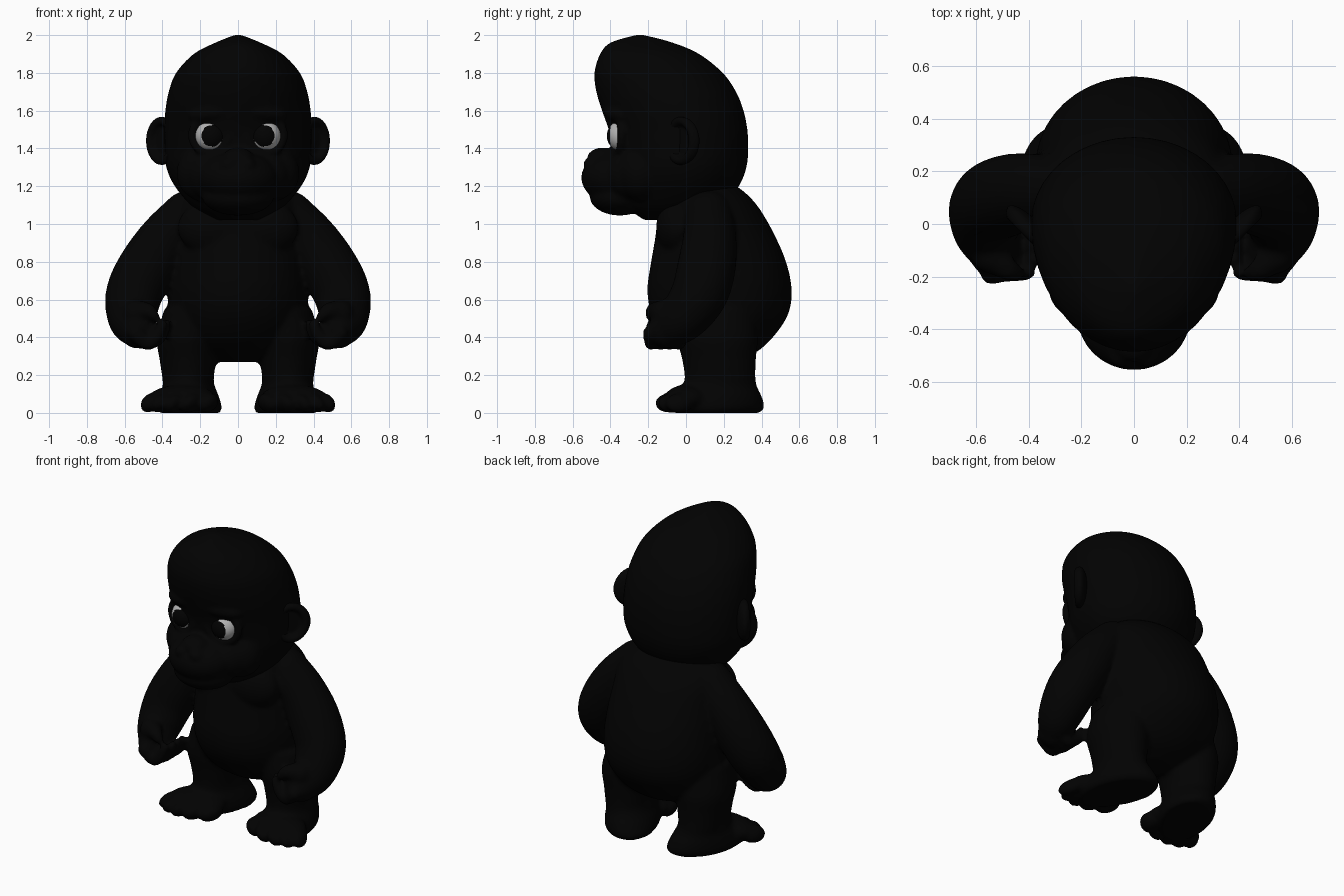
import bpy, bmesh, math
from mathutils import Vector, Matrix, Euler

if "Cube" in bpy.data.objects:
    bpy.data.objects.remove(bpy.data.objects["Cube"])


def material(name, rgb):
    m = bpy.data.materials.new(name)
    m.diffuse_color = (*rgb, 1)
    m.use_nodes = True
    m.node_tree.nodes["Principled BSDF"].inputs["Base Color"].default_value = m.diffuse_color
    return m


FUR = material("black fur", (0.0006, 0.0006, 0.0006))
PUPIL = material("black pupil", (0.0004, 0.0004, 0.0004))
WHITE = material("eye white", (0.45, 0.45, 0.45))


def spline(rows, n=6):
    """Smooth rows of numbers with a Catmull-Rom curve."""
    out = []
    for i in range(len(rows) - 1):
        p = [rows[max(0, min(len(rows) - 1, i + k))] for k in (-1, 0, 1, 2)]
        for j in range(n):
            t = j / n
            out.append([0.5 * (2 * b + (c - a) * t + (2 * a - 5 * b + 4 * c - d) * t * t
                               + (3 * b - a - 3 * c + d) * t ** 3) for a, b, c, d in zip(*p)])
    return out + [list(rows[-1])]


def skin(bm, rings):
    """Closed surface through rings of points."""
    vs = [[bm.verts.new(p) for p in r] for r in rings]
    k = len(vs[0])
    faces = [bm.faces.new(vs[0][::-1]), bm.faces.new(vs[-1])]
    for a, b in zip(vs, vs[1:]):
        for i in range(k):
            faces.append(bm.faces.new((a[i], a[(i + 1) % k], b[(i + 1) % k], b[i])))
    bmesh.ops.recalc_face_normals(bm, faces=faces)


def loft(bm, rows, s=1, k=40):
    """Upright form; rows are z, centre x, front y, back y, half width."""
    rings = []
    for z, cx, yf, yb, hw in spline(rows):
        yc = yf + 0.55 * (yb - yf)
        ring = []
        for i in range(k):
            a = 2 * math.pi * i / k
            sy = math.sin(a)
            ring.append((s * cx + max(hw, 0.003) * math.cos(a),
                         yc + sy * (yb - yc if sy > 0 else yc - yf), z))
        rings.append(ring)
    skin(bm, rings)


def tube(bm, rows, s=1, k=20):
    """Round limb with rounded ends; rows are x, y, z, radius."""
    pts = spline(rows)
    rings = []
    for i, (x, y, z, r) in enumerate(pts):
        d = (Vector(pts[min(i + 1, len(pts) - 1)][:3]) - Vector(pts[max(i - 1, 0)][:3])).normalized()
        q = d.to_track_quat('Z', 'Y')
        rings.append([Vector((s, 1, 1)) * (Vector((x, y, z)) + q @ Vector(
            (r * math.cos(2 * math.pi * j / k), r * math.sin(2 * math.pi * j / k), 0))) for j in range(k)])
    skin(bm, rings)
    for x, y, z, r in (rows[0], rows[-1]):
        ball(bm, (s * x, y, z), (r, r, r))


def ball(bm, loc, rad, rot=(0, 0, 0)):
    m = Matrix.LocRotScale(Vector(loc), Euler(rot), Vector(rad))
    return bmesh.ops.create_uvsphere(bm, u_segments=32, v_segments=18, radius=1, matrix=m)['verts']


def ring(bm, loc, rx, rz, thick, rot):
    """Closed rim standing in the xz plane."""
    m = Matrix.LocRotScale(Vector(loc), Euler(rot), None)
    n, k = 32, 12
    grid = []
    for i in range(n):
        a = 2 * math.pi * i / n
        row = []
        for j in range(k):
            b = 2 * math.pi * j / k
            c = thick * math.cos(b)
            row.append(bm.verts.new(m @ Vector(((rx + c) * math.cos(a), thick * math.sin(b),
                                                (rz + c) * math.sin(a)))))
        grid.append(row)
    fs = [bm.faces.new((grid[i][j], grid[(i + 1) % n][j], grid[(i + 1) % n][(j + 1) % k],
                        grid[i][(j + 1) % k])) for i in range(n) for j in range(k)]
    bmesh.ops.recalc_face_normals(bm, faces=fs)


def finish(bm, name, mats, voxel=0, soften=0):
    me = bpy.data.meshes.new(name)
    bm.to_mesh(me)
    bm.free()
    ob = bpy.data.objects.new(name, me)
    bpy.context.collection.objects.link(ob)
    for m in mats:
        me.materials.append(m)
    me.shade_smooth()
    if voxel:
        r = ob.modifiers.new("fuse", 'REMESH')
        r.mode, r.voxel_size, r.use_smooth_shade = 'VOXEL', voxel, True
        sm = ob.modifiers.new("soften", 'SMOOTH')
        sm.factor, sm.iterations = 0.5, soften
    return ob


# Body: torso, arms, hands, legs and feet fused into one soft skin
bm = bmesh.new()
for s in (-1, 1):
    # leg and foot
    loft(bm, [(0.0, 0.275, -0.06, 0.39, 0.15), (0.03, 0.275, -0.09, 0.415, 0.165),
              (0.09, 0.27, -0.07, 0.40, 0.155), (0.16, 0.265, -0.01, 0.37, 0.135),
              (0.28, 0.265, -0.02, 0.37, 0.15), (0.40, 0.265, -0.05, 0.38, 0.165),
              (0.55, 0.24, -0.05, 0.36, 0.15)], s)
    ball(bm, (s * 0.285, 0.01, 0.075), (0.18, 0.125, 0.075))
    # toes
    for x, y, r in ((0.13, -0.05, 0.058), (0.215, -0.085, 0.055), (0.30, -0.09, 0.052),
                    (0.375, -0.075, 0.05), (0.44, -0.035, 0.048)):
        ball(bm, (s * x, y, 0.052), (r * 0.95, 0.075, 0.052))
# splay the feet outwards
for v in bm.verts:
    if v.co.z < 0.18:
        side = math.copysign(1, v.co.x)
        v.co.x += side * 0.27 * (0.11 - v.co.y) * (1 - max(v.co.z, 0) / 0.18)
# torso
loft(bm, [(0.27, 0, 0.10, 0.26, 0.10), (0.32, 0, 0.0, 0.37, 0.22), (0.40, 0, -0.10, 0.46, 0.31),
          (0.52, 0, -0.18, 0.54, 0.36), (0.65, 0, -0.205, 0.56, 0.375), (0.80, 0, -0.185, 0.53, 0.365),
          (0.95, 0, -0.16, 0.465, 0.35), (1.08, 0, -0.15, 0.39, 0.34), (1.16, 0, -0.13, 0.32, 0.29),
          (1.22, 0, -0.1, 0.24, 0.2)])
for s in (-1, 1):
    # chest
    ball(bm, (s * 0.12, -0.05, 0.98), (0.2, 0.108, 0.15))
    # arm
    tube(bm, [(0.27, 0.12, 1.045, 0.13), (0.38, 0.125, 0.925, 0.142), (0.475, 0.11, 0.78, 0.155),
              (0.55, 0.07, 0.63, 0.152), (0.56, -0.02, 0.50, 0.13), (0.53, -0.10, 0.44, 0.10)], s)
    # curled fingers and thumb
    for i in range(4):
        y = -0.185 + 0.05 * i
        x = 0.02 * (i == 0)
        tube(bm, [(0.54, y, 0.42, 0.045), (0.48, y, 0.368, 0.036), (0.41 + x, y, 0.405, 0.034),
                  (0.38 + x, y, 0.47, 0.026)], s, 14)
    tube(bm, [(0.54, -0.12, 0.53, 0.07), (0.48, -0.17, 0.54, 0.045), (0.445, -0.185, 0.515, 0.03)], s, 14)
finish(bm, "body", [FUR], 0.014, 6)

# Head: skull, muzzle, brows, cheeks and eye rims fused
bm = bmesh.new()
loft(bm, [(1.02, 0, -0.22, 0.08, 0.13), (1.09, 0, -0.31, 0.19, 0.24), (1.2, 0, -0.36, 0.28, 0.335),
          (1.3, 0, -0.385, 0.32, 0.38), (1.4, 0, -0.39, 0.33, 0.39), (1.5, 0, -0.41, 0.325, 0.39),
          (1.6, 0, -0.445, 0.305, 0.385), (1.7, 0, -0.475, 0.265, 0.367), (1.8, 0, -0.485, 0.195, 0.328),
          (1.9, 0, -0.455, 0.07, 0.235), (1.96, 0, -0.40, -0.07, 0.12), (2.0, 0, -0.27, -0.22, 0.02)])
# muzzle, lower lip, nose
ball(bm, (0, -0.35, 1.245), (0.215, 0.205, 0.145))
ball(bm, (0, -0.35, 1.145), (0.19, 0.16, 0.1))
ball(bm, (0, -0.44, 1.345), (0.085, 0.085, 0.06))
for s in (-1, 1):
    ball(bm, (s * 0.05, -0.49, 1.315), (0.05, 0.055, 0.04), (0, s * 0.5, 0))
    # cheeks, brow, eye rim
    ball(bm, (s * 0.18, -0.24, 1.27), (0.145, 0.13, 0.15))
    ball(bm, (s * 0.14, -0.29, 1.26), (0.135, 0.135, 0.135))
    ball(bm, (s * 0.14, -0.365, 1.59), (0.13, 0.06, 0.05), (0, s * 0.15, s * 0.35))
    ring(bm, (s * 0.144, -0.36, 1.47), 0.1, 0.095, 0.024, (0, 0, s * 0.2))
finish(bm, "head", [FUR], 0.0125, 4)

# Ears: dished discs with a rim
for s, side in ((-1, "right"), (1, "left")):
    bm = bmesh.new()
    vs = ball(bm, (0, 0, 0), (0.115, 0.04, 0.125))
    for v in vs:
        if v.co.y < 0 and math.hypot(v.co.x / 0.115, v.co.z / 0.125) < 0.75:
            v.co.y *= 0.1
    bm.transform(Matrix.LocRotScale(Vector((s * 0.4, -0.015, 1.44)), Euler((0, 0, s * 0.8)), None))
    ring(bm, (s * 0.403, -0.027, 1.44), 0.088, 0.106, 0.024, (0, 0, s * 0.8))
    finish(bm, side + "_ear", [FUR], 0.01, 3)

# Eyes: pale balls with a black front cap, looking slightly inward
for s, side in ((-1, "right"), (1, "left")):
    bm = bmesh.new()
    bmesh.ops.create_uvsphere(bm, u_segments=48, v_segments=40, radius=0.084)
    bm.transform(Matrix.Rotation(math.radians(90), 4, 'X'))
    look = Vector((-s * 0.1, -1, 0)).normalized()
    for f in bm.faces:
        f.material_index = int(f.calc_center_median().normalized().dot(look) > math.cos(0.74))
    bm.transform(Matrix.Translation((s * 0.144, -0.335, 1.467)))
    finish(bm, side + "_eye", [WHITE, PUPIL])
